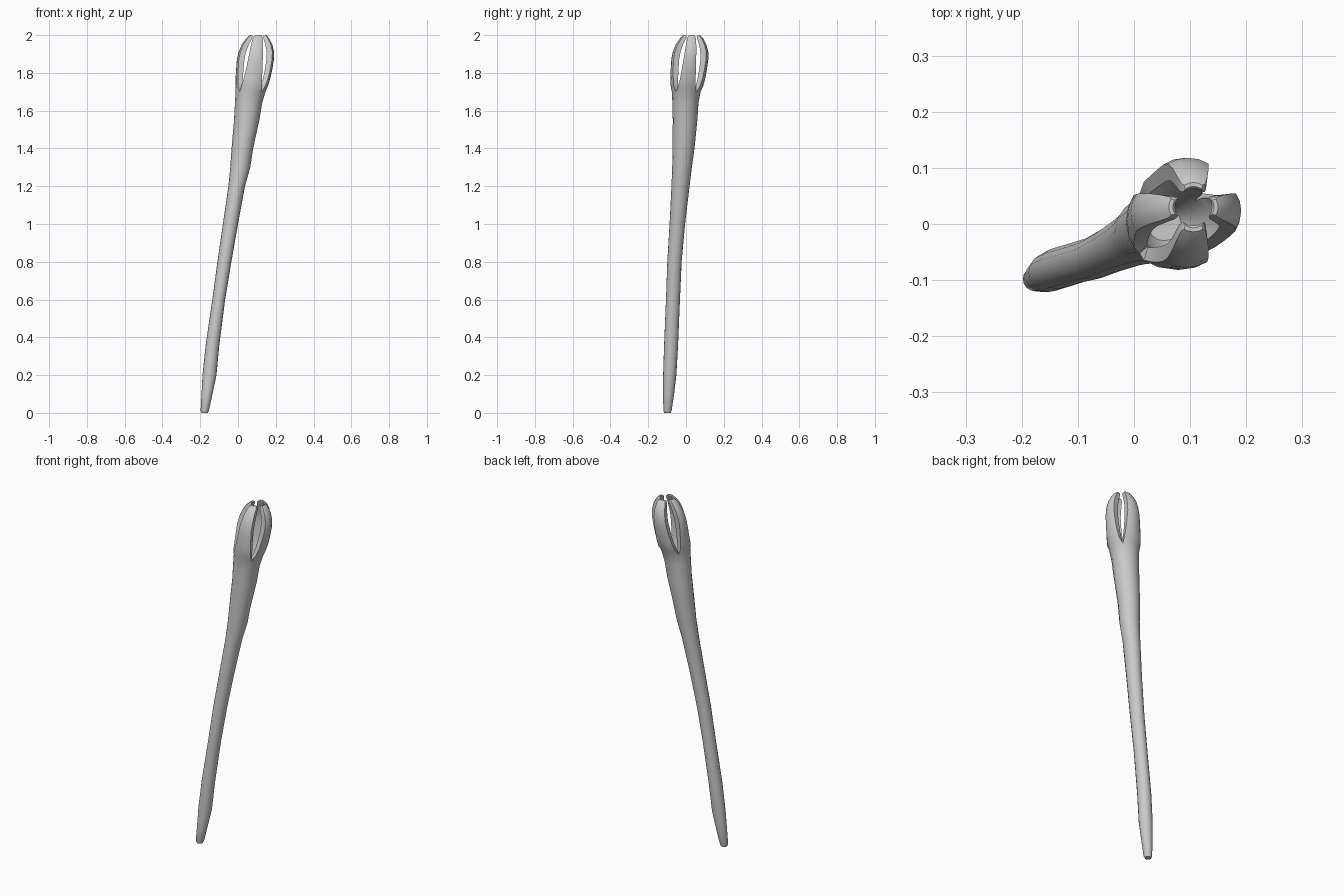
import bpy, bmesh, math

if "Cube" in bpy.data.objects:
    bpy.data.objects.remove(bpy.data.objects["Cube"])

SIDES = 16
Q = math.pi / 4

# Leaning shaft: (z, centre x, centre y, radius x, radius y)
SHAFT = [
    (0.0, -.177, -.098, .017, .017), (0.012, -.176, -.098, .022, .022),
    (0.10, -.164, -.092, .029, .029), (0.20, -.151, -.086, .037, .035),
    (0.36, -.135, -.079, .036, .037), (0.60, -.102, -.069, .034, .037),
    (0.80, -.072, -.061, .037, .038), (1.00, -.040, -.046, .040, .041),
    (1.20, -.007, -.029, .044, .048), (1.30, .012, -.021, .053, .052),
    (1.40, .023, -.013, .057, .058), (1.55, .046, -.005, .067, .065),
    (1.64, .056, -.003, .072, .069), (1.70, .066, .001, .079, .076),
]
# Hollow of the cup, from rim to floor
HOLLOW = [
    (1.70, .066, .001, .058, .056), (1.65, .059, .000, .048, .046),
    (1.61, .054, .000, .030, .030),
]
# Prongs: (z, centre x, centre y, outer r, inner r, half width)
PRONG = [
    (1.73, .072, .005, .086, .063, .053), (1.77, .079, .010, .092, .066, .047),
    (1.82, .086, .015, .096, .068, .042), (1.87, .092, .020, .098, .068, .038),
    (1.91, .097, .024, .094, .064, .035), (1.95, .101, .027, .081, .052, .031),
    (1.98, .104, .029, .063, .038, .026), (1.995, .106, .030, .049, .033, .021),
    (2.0, .106, .030, .044, .037, .016),
]

bm = bmesh.new()


def ring(row):
    z, cx, cy, rx, ry = row
    return [bm.verts.new((cx + rx * math.cos(i * math.tau / SIDES),
                          cy + ry * math.sin(i * math.tau / SIDES), z))
            for i in range(SIDES)]


def bridge(a, b):
    n = len(a)
    for i in range(n):
        j = (i + 1) % n
        bm.faces.new((a[i], a[j], b[j], b[i]))


def loft(rows):
    rings = [ring(r) for r in rows]
    for a, b in zip(rings, rings[1:]):
        bridge(a, b)
    return rings


def prong_section(row, ang, width):
    """Curved strip cross-section: five outer points, then five inner ones."""
    z, cx, cy, ro, ri, hw = row
    out = []
    for r, steps, k in ((ro, range(-2, 3), 1), (ri, range(2, -3, -1), .88)):
        for s in steps:
            phi = s * Q / 2
            t = hw * width * k * math.sin(phi) / math.sin(Q)
            rad = r - 0.3 * hw * width * (1 - math.cos(phi)) / (1 - math.cos(Q))
            out.append(bm.verts.new((cx + rad * math.cos(ang) - t * math.sin(ang),
                                     cy + rad * math.sin(ang) + t * math.cos(ang), z)))
    return out


# Shaft and cup
outer = loft(SHAFT)
inner = loft(HOLLOW)
bm.faces.new(outer[0])
bm.faces.new(inner[-1])

# Four prongs growing out of the rim, each taking a quarter of it
for n in range(4):
    width = 1.03 if n % 2 else 0.88
    idx = [(4 * n + s) % SIDES for s in range(-2, 3)]
    prev = [outer[-1][i] for i in idx] + [inner[0][i] for i in reversed(idx)]
    for row in PRONG:
        sec = prong_section(row, n * math.pi / 2, width)
        bridge(prev, sec)
        prev = sec
    bm.faces.new(prev)

bmesh.ops.recalc_face_normals(bm, faces=bm.faces)
mesh = bpy.data.meshes.new("pronged_staff")
bm.to_mesh(mesh)
bm.free()
staff = bpy.data.objects.new("pronged_staff", mesh)
bpy.context.collection.objects.link(staff)
bpy.context.view_layer.objects.active = staff
staff.select_set(True)
bpy.ops.object.shade_smooth_by_angle(angle=math.radians(40))
